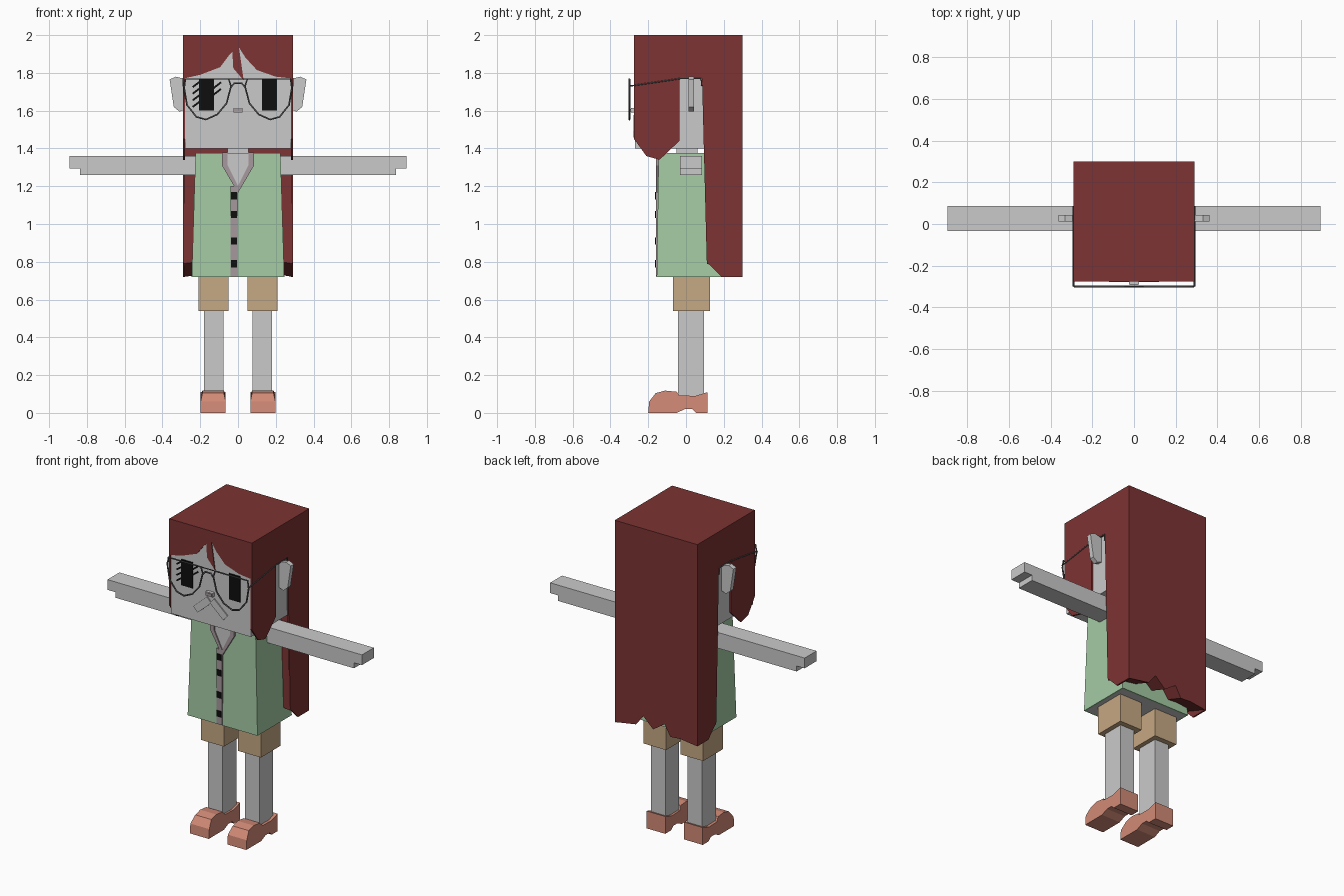
import bpy
import bmesh
import math
from mathutils import Vector

default_cube = bpy.data.objects.get("Cube")
if default_cube:
    bpy.data.objects.remove(default_cube, do_unlink=True)


def make_material(name, red, green, blue):
    """Flat material from display values, stored as linear."""
    def linear(value):
        value /= 255
        return value / 12.92 if value < 0.04 else ((value + 0.055) / 1.055) ** 2.4

    colour = (linear(red), linear(green), linear(blue), 1)
    material = bpy.data.materials.new(name)
    material.use_nodes = True
    material.diffuse_color = colour
    shader = next(n for n in material.node_tree.nodes if n.type == "BSDF_PRINCIPLED")
    shader.inputs["Base Color"].default_value = colour
    return material


SKIN = make_material("pale grey skin", 202, 202, 202)
HAIR = make_material("dark red hair", 125, 51, 51)
SHIRT = make_material("light green cloth", 164, 203, 164)
TRIM = make_material("mauve grey trim", 166, 153, 156)
SHORTS = make_material("tan cloth", 198, 168, 132)
SHOE = make_material("salmon leather", 209, 138, 118)
BLACK = make_material("black", 14, 14, 14)
FRAME = make_material("dark grey metal", 84, 84, 84)


def finish(name, bm, *materials):
    """Turn a bmesh into a flat shaded object."""
    bmesh.ops.recalc_face_normals(bm, faces=bm.faces[:])
    mesh = bpy.data.meshes.new(name)
    bm.to_mesh(mesh)
    bm.free()
    for material in materials:
        mesh.materials.append(material)
    part = bpy.data.objects.new(name, mesh)
    bpy.context.collection.objects.link(part)
    return part


def prism_mesh(outline, axis, start, end):
    """Extrude an outline (x,z for axis y; y,z for axis x) between two positions."""
    bm = bmesh.new()

    def place(point, depth):
        return (depth, point[0], point[1]) if axis == "x" else (point[0], depth, point[1])

    base = bm.faces.new([bm.verts.new(place(point, start)) for point in outline])
    result = bmesh.ops.extrude_face_region(bm, geom=[base], use_keep_orig=True)
    moved = [item for item in result["geom"] if isinstance(item, bmesh.types.BMVert)]
    offset = Vector(place((0, 0), end - start))
    bmesh.ops.translate(bm, verts=moved, vec=offset)
    return bm


def prism(name, outline, axis, start, end, material):
    return finish(name, prism_mesh(outline, axis, start, end), material)


def rectangle(left, right, bottom, top):
    return [(left, bottom), (right, bottom), (right, top), (left, top)]


def box(name, xs, ys, zs, material):
    return prism(name, rectangle(*xs, *zs), "y", *ys, material)


def flip(outline, side):
    return [(x * side, z) for x, z in outline]


def stroke(name, start, end, width, front, back, material):
    """Straight bar on the front, between two x,z points."""
    start, end = Vector(start), Vector(end)
    across = (end - start).orthogonal().normalized() * width / 2
    outline = [start + across, end + across, end - across, start - across]
    return prism(name, outline, "y", front, back, material)


def wire(name, points, radius=0.005, closed=False):
    """Thin tube through the points, as a mesh."""
    curve = bpy.data.curves.new(name, "CURVE")
    curve.dimensions = "3D"
    curve.bevel_depth = radius
    curve.bevel_resolution = 1
    curve.use_fill_caps = True
    spline = curve.splines.new("POLY")
    spline.points.add(len(points) - 1)
    for target, point in zip(spline.points, points):
        target.co = (*point, 1)
    spline.use_cyclic_u = closed
    curve.materials.append(FRAME)
    part = bpy.data.objects.new(name, curve)
    bpy.context.collection.objects.link(part)
    bpy.ops.object.select_all(action="DESELECT")
    part.select_set(True)
    bpy.context.view_layer.objects.active = part
    bpy.ops.object.convert(target="MESH")


# Head, neck and nose
box("head", (-0.28, 0.28), (-0.27, 0.1), (1.4, 1.95), SKIN)
box("neck", (-0.055, 0.055), (-0.05, 0.06), (1.3, 1.4), SKIN)
box("nose", (-0.025, 0.025), (-0.29, -0.27), (1.59, 1.615), SKIN)
box("nose_shadow_plate", (-0.02, 0.02), (-0.293, -0.29), (1.595, 1.61), TRIM)

# Hair: top, fringe, jagged back and side panels
box("hair_top", (-0.29, 0.29), (-0.275, 0.3), (1.95, 2), HAIR)
fringe = [(-0.29, 1.95), (-0.29, 1.77), (-0.2, 1.79), (-0.095, 1.83), (-0.05, 1.89),
          (-0.03, 1.91), (-0.025, 1.825), (0.03, 1.76), (0.005, 1.935),
          (0.04, 1.88), (0.1, 1.815), (0.2, 1.78), (0.29, 1.77), (0.29, 1.95)]
prism("hair_fringe", fringe, "y", -0.275, -0.269, HAIR)

back_outline = [(0.289, 1.95), (0.289, 0.72), (0.14, 0.745), (0.09, 0.81), (0.02, 0.745),
                (-0.06, 0.8), (-0.1, 0.73), (-0.17, 0.735), (-0.289, 0.72), (-0.289, 1.95)]
bm = prism_mesh(back_outline, "y", 0.11, 0.3)
for vert in bm.verts:
    if vert.co.y < 0.2 and vert.co.z < 1:
        vert.co.z += 0.07
finish("hair_back", bm, HAIR)

panel = [(-0.275, 1.95), (-0.275, 1.45), (-0.21, 1.36), (-0.14, 1.34), (-0.035, 1.44),
         (-0.035, 1.77), (0.085, 1.77), (0.11, 0.8), (0.19, 0.72), (0.3, 0.72), (0.3, 1.95)]

# Shirt: tapered block with a bare underside
bm = bmesh.new()
bmesh.ops.create_cube(bm, size=1)
for vert in bm.verts:
    upper = vert.co.z > 0
    half_width = 0.225 if upper else 0.245
    back = 0.12 if upper else 0.19
    vert.co = (math.copysign(half_width, vert.co.x),
               back if vert.co.y > 0 else (-0.145 if upper else -0.155),
               1.375 if upper else 0.72)
underside = min(bm.faces, key=lambda face: face.calc_center_median().z)
bmesh.ops.inset_region(bm, faces=[underside], thickness=0.015)
underside.material_index = 1
finish("shirt", bm, SHIRT, SKIN)

# Neckline, collar trim, placket and buttons
neckline = [(-0.055, 1.376), (-0.055, 1.31), (0, 1.2), (0.055, 1.31), (0.055, 1.376)]
prism("neckline", neckline, "y", -0.154, -0.14, SKIN)
box("placket", (-0.04, 0), (-0.158, -0.14), (0.722, 1.2), TRIM)
for height in (1.15, 1.05, 0.91, 0.79):
    box("button", (-0.038, -0.004), (-0.163, -0.157), (height - 0.019, height + 0.019), BLACK)

collar = [(0.055, 1.378), (0.085, 1.378), (0.085, 1.31), (0, 1.165), (0, 1.2), (0.055, 1.31)]
arm = [(0.2, 1.26), (0.837, 1.26), (0.837, 1.295), (0.893, 1.295), (0.893, 1.36), (0.2, 1.36)]
ear = [(0.27, 1.765), (0.33, 1.78), (0.362, 1.765), (0.34, 1.62), (0.31, 1.595), (0.27, 1.61)]
shoe = [(-0.2, 0), (-0.195, 0.06), (-0.16, 0.105), (-0.11, 0.118), (-0.05, 0.112),
        (-0.035, 0.092), (0.05, 0.09), (0.115, 0.11), (0.115, 0), (0.055, 0),
        (0.035, 0.02), (-0.005, 0.02), (-0.05, 0)]
lens = [(0.05, 1.768), (0.278, 1.768), (0.285, 1.72), (0.27, 1.63), (0.22, 1.567),
        (0.17, 1.553), (0.11, 1.58), (0.06, 1.64), (0.037, 1.73)]

# Paired parts
for side, label in ((1, "left"), (-1, "right")):
    prism(label + "_hair_panel", panel, "x", side * 0.28, side * 0.29, HAIR)
    prism(label + "_collar", flip(collar, side), "y", -0.16, -0.14, TRIM)
    prism(label + "_arm", flip(arm, side), "y", -0.033, 0.086, SKIN)
    prism(label + "_ear", flip(ear, side), "y", 0.012, 0.042, SKIN)
    box(label + "_shorts", (side * 0.05, side * 0.21), (-0.07, 0.128), (0.54, 0.722), SHORTS)
    box(label + "_leg", (side * 0.078, side * 0.18), (-0.043, 0.095), (0.08, 0.55), SKIN)

    # Shoe, slightly narrower along the top of the toe
    bm = prism_mesh(shoe, "x", side * 0.065, side * 0.198)
    for vert in bm.verts:
        if vert.co.z > 0.1 and vert.co.y < 0:
            middle = side * 0.131
            vert.co.x = middle + (vert.co.x - middle) * 0.85
    finish(label + "_shoe", bm, SHOE)

    # Eyes and the two slanted bars below the nose
    box(label + "_eye", (side * 0.127, side * 0.207), (-0.274, -0.269), (1.6, 1.765), BLACK)
    stroke(label + "_moustache", (side * 0.01, 1.56), (side * 0.105, 1.475), 0.045,
           -0.277, -0.269, SKIN)

    # Glasses rim and temple
    wire(label + "_rim", [(x, -0.3, z) for x, z in flip(lens, side)], closed=True)
    edge = side * 0.29
    wire(label + "_temple", [(edge, -0.3, 1.73), (edge, -0.03, 1.77),
                             (edge, 0.08, 1.77), (edge, 0.083, 1.73)], 0.004)

wire("glasses_bridge", [(x, -0.3, z) for x, z in
                        ((-0.037, 1.725), (-0.02, 1.745), (0.02, 1.745), (0.037, 1.725))])
wire("glasses_top_bar", [(-0.05, -0.3, 1.768), (0.05, -0.3, 1.768)], 0.003)

# Ragged slanting strokes on the right eye
for step in range(4):
    height = 1.62 + step * 0.035
    stroke("outer_eye_stroke", (-0.24, height), (-0.2, height + 0.03), 0.01,
           -0.274, -0.269, BLACK)
    if step > 1:
        stroke("inner_eye_stroke", (-0.135, height - 0.01), (-0.09, height + 0.025), 0.01,
               -0.274, -0.269, BLACK)
